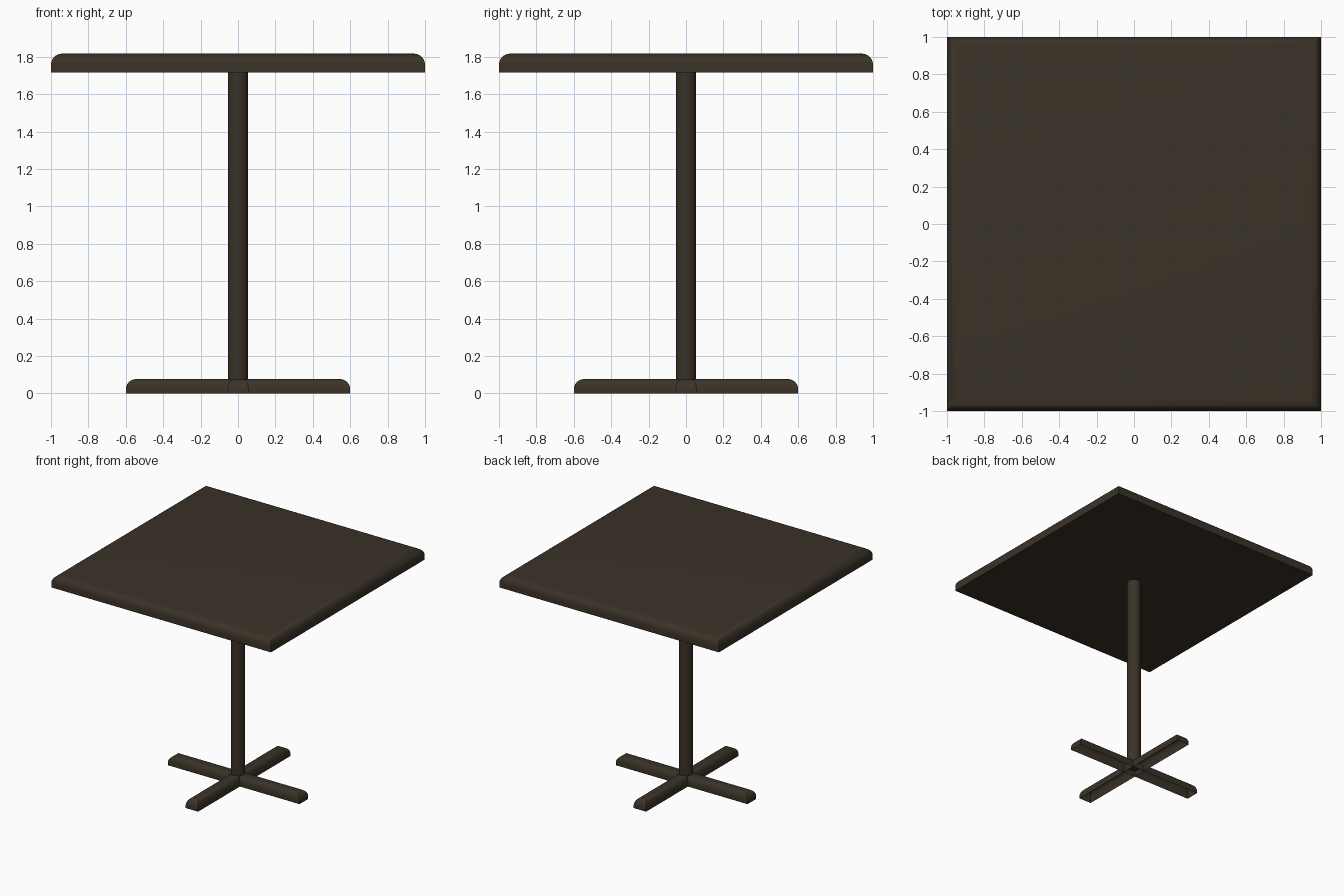
import bpy, bmesh, math

if "Cube" in bpy.data.objects:
    bpy.data.objects.remove(bpy.data.objects["Cube"])

wood = bpy.data.materials.new("dark brown")
wood.diffuse_color = (0.042, 0.032, 0.021, 1)
wood.use_nodes = True
wood.node_tree.nodes["Principled BSDF"].inputs["Base Color"].default_value = wood.diffuse_color


def finish(name, bm):
    mesh = bpy.data.meshes.new(name)
    bmesh.ops.recalc_face_normals(bm, faces=bm.faces)
    bm.to_mesh(mesh)
    bm.free()
    ob = bpy.data.objects.new(name, mesh)
    bpy.context.collection.objects.link(ob)
    mesh.materials.append(wood)
    bpy.ops.object.select_all(action='DESELECT')
    ob.select_set(True)
    bpy.context.view_layer.objects.active = ob
    bpy.ops.object.shade_smooth_by_angle(angle=math.radians(35))
    return ob


def rounded_slab(name, hx, hy, z0, z1, rx, ry, rz, closed, steps=6):
    """Rectangular slab with mitred corners and a rounded upper edge."""
    bm = bmesh.new()
    levels = [(hx, hy, z0)]
    for i in range(steps + 1):
        a = math.pi / 2 * i / steps
        inset = 1 - math.cos(a)
        levels.append((hx - rx * inset, hy - ry * inset, z1 - rz + rz * math.sin(a)))
    rings = [[bm.verts.new((sx * x, sy * y, z))
              for sx, sy in ((-1, -1), (1, -1), (1, 1), (-1, 1))]
             for x, y, z in levels]
    for lo, hi in zip(rings, rings[1:]):
        for i in range(4):
            j = (i + 1) % 4
            bm.faces.new((lo[i], lo[j], hi[j], hi[i]))
    bm.faces.new(rings[-1])
    if closed:
        bm.faces.new(rings[0][::-1])
        bmesh.ops.recalc_face_normals(bm, faces=bm.faces)
    return finish(name, bm)


# Square top
rounded_slab("table_top", 1.0, 1.0, 1.717, 1.817, 0.06, 0.06, 0.06, True)

# Crossed foot bars, hollow underneath
for name, turn in (("foot_bar_side", 0), ("foot_bar_front", math.pi / 2)):
    bar = rounded_slab(name, 0.6, 0.057, 0.0, 0.077, 0.055, 0.035, 0.055, False)
    bar.rotation_euler.z = turn

# Round central post
bm = bmesh.new()
bmesh.ops.create_cone(bm, cap_ends=True, segments=32, radius1=0.054,
                      radius2=0.054, depth=1.68)
bmesh.ops.translate(bm, verts=bm.verts, vec=(0, 0, 0.04 + 0.84))
finish("post", bm)
